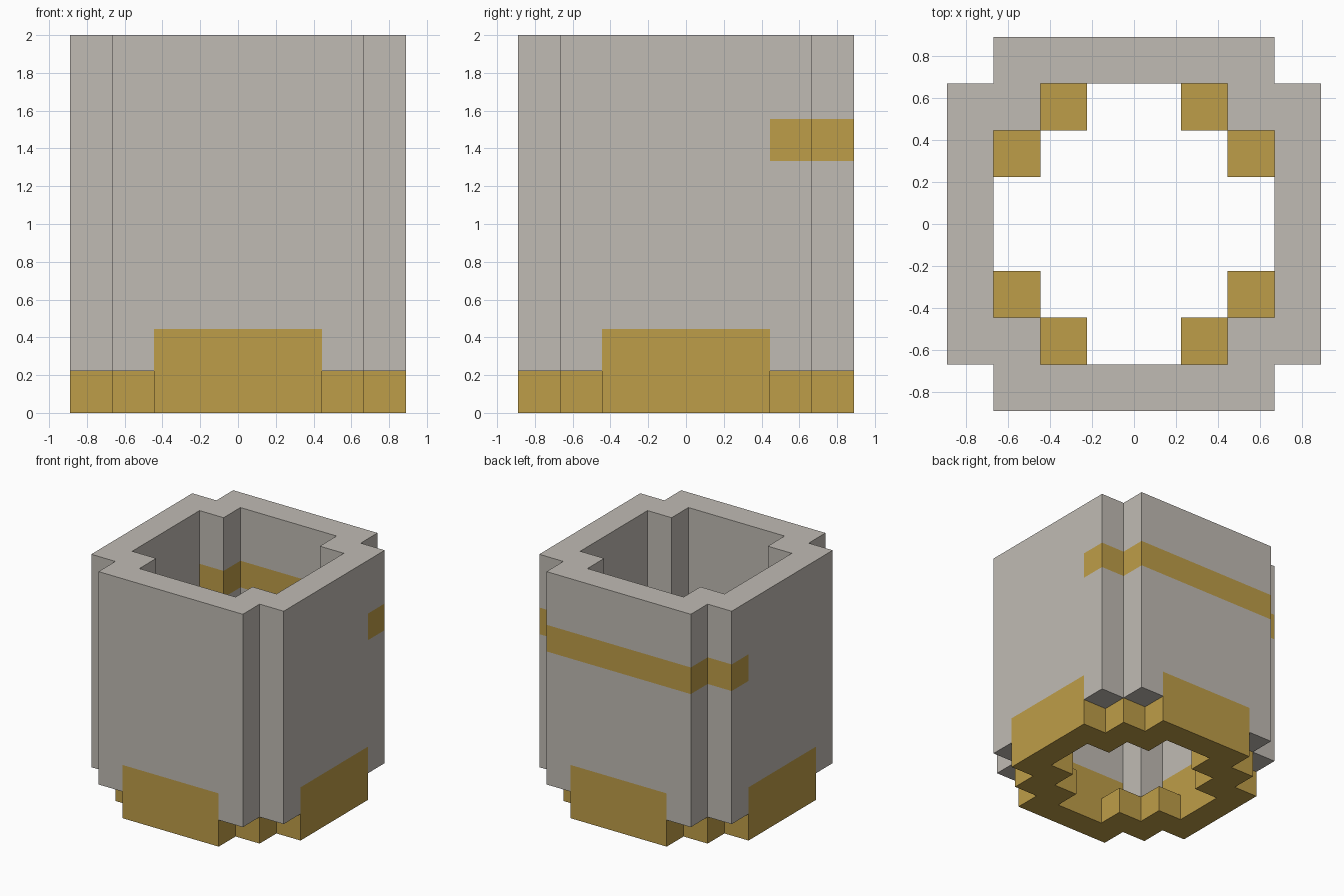
import bpy
import bmesh
from mathutils import Vector

cube = bpy.data.objects.get("Cube")
if cube:
    bpy.data.objects.remove(cube, do_unlink=True)

U = 2 / 9  # size of one block


def make_material(name, color):
    mat = bpy.data.materials.new(name)
    mat.use_nodes = True
    mat.diffuse_color = color
    mat.node_tree.nodes["Principled BSDF"].inputs["Base Color"].default_value = color
    return mat


STONE = make_material("warm grey", (0.527, 0.497, 0.456, 1))
GOLD = make_material("gold", (0.515, 0.337, 0.065, 1))


def block_ring(name, footprint, levels, is_gold):
    """Stack a footprint of square blocks through the levels, all in block units."""
    bm = bmesh.new()
    bmesh.ops.create_grid(bm, x_segments=8, y_segments=8, size=4)
    for v in bm.verts:
        v.co.z = levels[0]

    # Keep only the blocks of the footprint, measured outward from the centre
    unwanted = []
    for f in bm.faces:
        c = f.calc_center_median()
        if not footprint(abs(c.x), abs(c.y)):
            unwanted.append(f)
    bmesh.ops.delete(bm, geom=unwanted, context='FACES')

    # Raise the walls level by level
    top = list(bm.faces)
    for low, high in zip(levels, levels[1:]):
        geom = bmesh.ops.extrude_face_region(bm, geom=top)["geom"]
        moved = [g for g in geom if isinstance(g, bmesh.types.BMVert)]
        bmesh.ops.translate(bm, verts=moved, vec=Vector((0, 0, high - low)))
        top = [g for g in geom if isinstance(g, bmesh.types.BMFace)]

    # Remove any floors left inside the walls
    inner = []
    for f in bm.faces:
        heights = [v.co.z for v in f.verts]
        flat = max(heights) - min(heights) < 0.01
        if flat and levels[0] + 0.01 < heights[0] < levels[-1] - 0.01:
            inner.append(f)
    bmesh.ops.delete(bm, geom=inner, context='FACES_ONLY')
    bmesh.ops.recalc_face_normals(bm, faces=bm.faces)

    # Colour each face by the block just behind it
    for f in bm.faces:
        f.material_index = int(is_gold(f.calc_center_median() - f.normal * 0.5))
    bmesh.ops.scale(bm, verts=bm.verts, vec=Vector((U, U, U)))

    mesh = bpy.data.meshes.new(name)
    bm.to_mesh(mesh)
    bm.free()
    mesh.materials.append(STONE)
    mesh.materials.append(GOLD)
    obj = bpy.data.objects.new(name, mesh)
    bpy.context.collection.objects.link(obj)
    return obj


def wall_footprint(x, y):
    near, far = min(x, y), max(x, y)
    return (far > 3 and near < 3) or near > 2 and far < 3


def foot_footprint(x, y):
    # Stepped round ring
    near, far = min(x, y), max(x, y)
    return (far > 3 and near < 2) or (2 < far < 3 and near > 1)


def wall_gold(c):
    # Panels in the middle of each side, and a band round the back
    panel = c.z < 2 and min(abs(c.x), abs(c.y)) < 2
    band = 6 < c.z < 7 and c.y > 2
    return panel or band


block_ring("tower_wall", wall_footprint, [1, 2, 6, 7, 9], wall_gold)
block_ring("stepped_foot", foot_footprint, [0, 1], lambda c: True)
